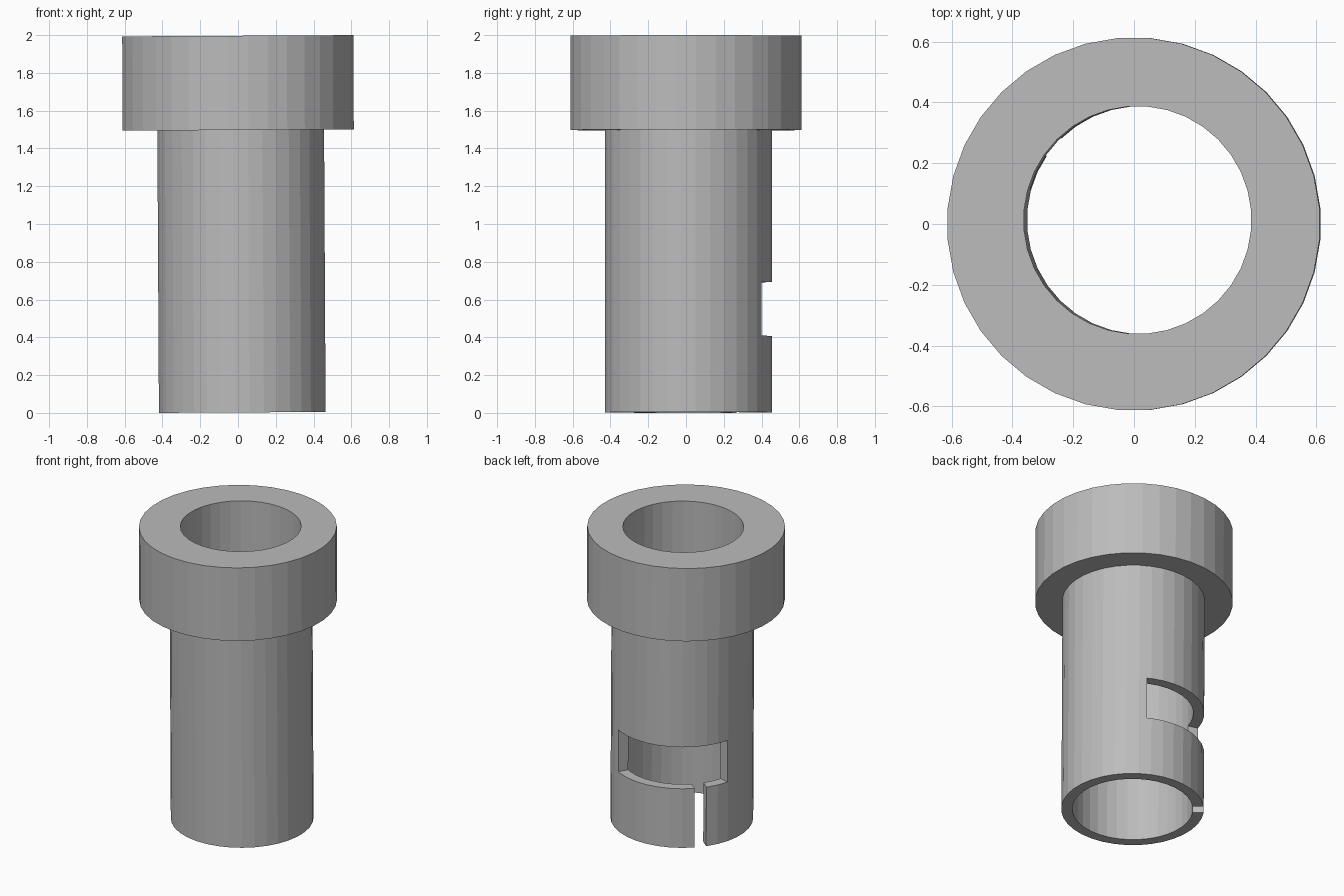
import bpy, bmesh
from math import cos, sin, radians
from mathutils import Matrix

if "Cube" in bpy.data.objects:
    bpy.data.objects.remove(bpy.data.objects["Cube"], do_unlink=True)

grey = bpy.data.materials.new("plain grey")
grey.use_nodes = True
colour = (0.5, 0.5, 0.5, 1)
grey.diffuse_color = colour
grey.node_tree.nodes["Principled BSDF"].inputs["Base Color"].default_value = colour

SIDES = 36
OFF = 0.013          # the tube sits slightly off the collar's centre
TUBE_R, BORE_R, COLLAR_R = 0.443, 0.375, 0.614
TOP, STEP = 1.994, 1.495


def make_object(name, bm):
    bmesh.ops.recalc_face_normals(bm, faces=bm.faces)
    mesh = bpy.data.meshes.new(name)
    bm.to_mesh(mesh)
    bm.free()
    mesh.materials.append(grey)
    obj = bpy.data.objects.new(name, mesh)
    bpy.context.collection.objects.link(obj)
    return obj


def arc(bm, radius, z, centre, angles):
    return [bm.verts.new((centre + radius * cos(radians(a)),
                          centre + radius * sin(radians(a)), z)) for a in angles]


# Flanged tube: closed chain of rings, up the outside and down the bore
bm = bmesh.new()
angles = [5 + i * 360 / SIDES for i in range(SIDES)]
profile = [(TUBE_R, 0, OFF), (TUBE_R, STEP, OFF), (COLLAR_R, STEP, 0),
           (COLLAR_R, TOP, 0), (BORE_R, TOP, OFF), (BORE_R, 0, OFF)]
rings = [arc(bm, r, z, c, angles) for r, z, c in profile]
for k, low in enumerate(rings):
    high = rings[(k + 1) % len(rings)]
    for i in range(SIDES):
        j = (i + 1) % SIDES
        bm.faces.new((low[i], low[j], high[j], high[i]))
bushing = make_object("flanged_tube", bm)

# Window cutter: a wedge with radial ends
bm = bmesh.new()
start, end, steps = 61.5, 164.5, 12
sweep = [start + (end - start) * i / steps for i in range(steps + 1)]
loops = []
for z in (0.405, 0.69):
    loops.append(arc(bm, 0.6, z, OFF, sweep) + arc(bm, 0.25, z, OFF, sweep[::-1]))
n = len(loops[0])
for i in range(n):
    j = (i + 1) % n
    bm.faces.new((loops[0][i], loops[0][j], loops[1][j], loops[1][i]))
for loop in loops:
    for i in range(steps):
        bm.faces.new((loop[i], loop[i + 1], loop[n - 2 - i], loop[n - 1 - i]))
window = make_object("window_cutter", bm)

# Slot cutter: a narrow box from the window down through the lower rim
bm = bmesh.new()
bmesh.ops.create_cube(bm, size=1, matrix=(
    Matrix.Translation((OFF, OFF, 0.2)) @ Matrix.Rotation(radians(140), 4, "Z")
    @ Matrix.Translation((0.42, 0, 0)) @ Matrix.Diagonal((0.3, 0.075, 0.6, 1))))
slot = make_object("slot_cutter", bm)

for cutter in (window, slot):
    cutter.hide_render = True
    cutter.hide_set(True)
    cut = bushing.modifiers.new(cutter.name, "BOOLEAN")
    cut.operation = "DIFFERENCE"
    cut.solver = "EXACT"
    cut.object = cutter

# The whole part leans very slightly
lean = Matrix.Translation((0.0096, 0, 0.0025)) @ Matrix.Rotation(-0.0055, 4, "Y")
for obj in (bushing, window, slot):
    obj.matrix_world = lean
